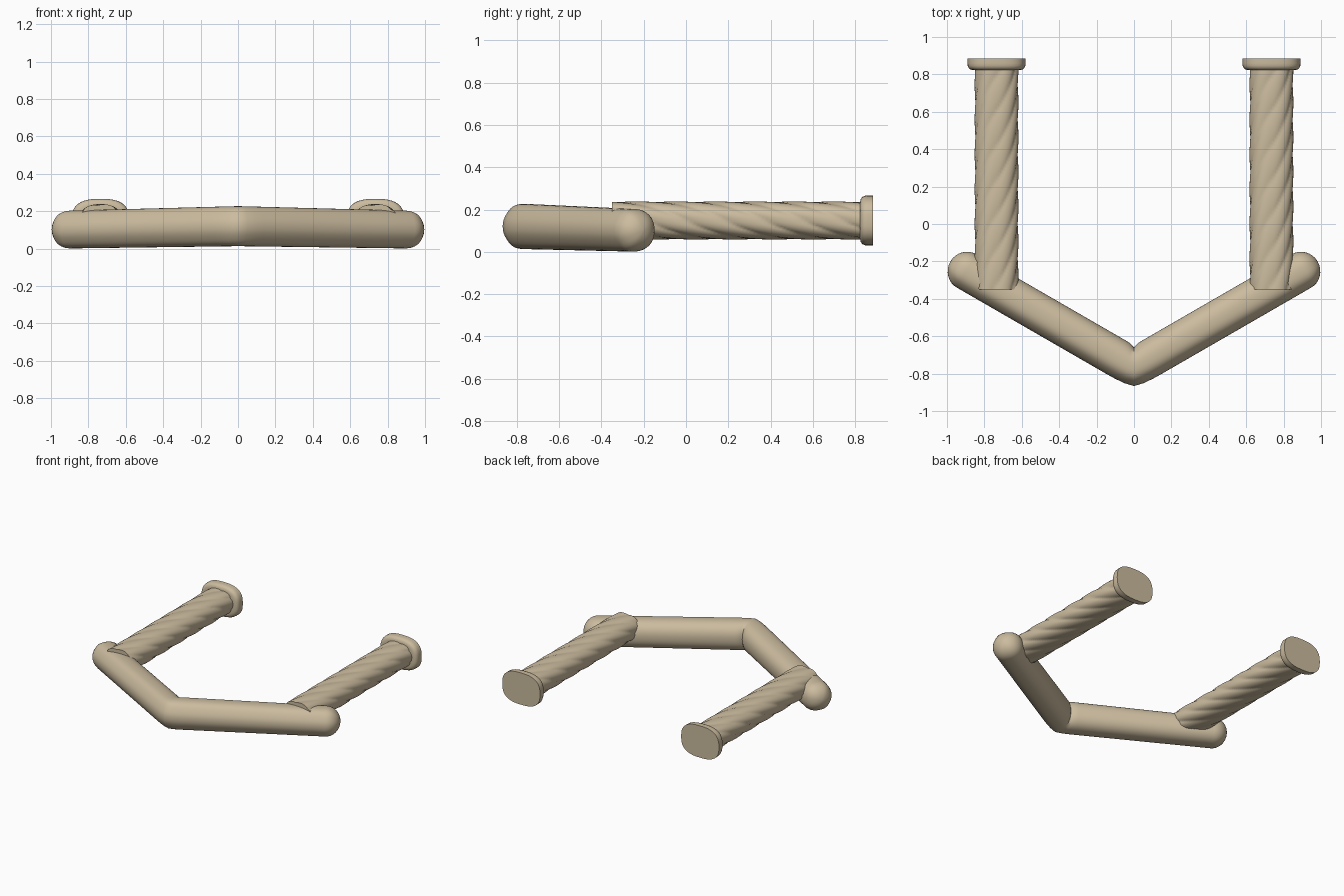
import bpy, bmesh
from math import sin, cos, pi, sqrt, radians, copysign
from mathutils import Vector

cube = bpy.data.objects.get("Cube")
if cube:
    bpy.data.objects.remove(cube, do_unlink=True)

tan = bpy.data.materials.new("warm tan")
tan.use_nodes = True
tan.diffuse_color = (0.60, 0.50, 0.345, 1)
tan.node_tree.nodes["Principled BSDF"].inputs["Base Color"].default_value = tan.diffuse_color


def rounded(a, w, h, p):
    """Point on a superellipse of half sizes w, h."""
    c, s = cos(a), sin(a)
    return (w * copysign(abs(c) ** (2 / p), c), h * copysign(abs(s) ** (2 / p), s))


def loft(name, rings, sharp):
    """Skin closed rings of points and cap both ends."""
    bm = bmesh.new()
    loops = [[bm.verts.new(p) for p in ring] for ring in rings]
    n = len(loops[0])
    for a, b in zip(loops, loops[1:]):
        for i in range(n):
            j = (i + 1) % n
            bm.faces.new((a[i], a[j], b[j], b[i]))
    bm.faces.new(loops[0][::-1])
    bm.faces.new(loops[-1])
    bmesh.ops.recalc_face_normals(bm, faces=bm.faces)
    mesh = bpy.data.meshes.new(name)
    bm.to_mesh(mesh)
    bm.free()
    mesh.materials.append(tan)
    obj = bpy.data.objects.new(name, mesh)
    bpy.context.collection.objects.link(obj)
    bpy.ops.object.select_all(action='DESELECT')
    obj.select_set(True)
    bpy.context.view_layer.objects.active = obj
    bpy.ops.object.shade_smooth_by_angle(angle=radians(sharp))
    return obj


# Bent grip bar: oval section, faint flutes along the front
BEND = radians(30)
TIP = 0.895


def bar_ring(x, y, bend, scale):
    t = min(abs(x) / TIP, 1)
    z, half = 0.12 - 0.018 * t, 0.107 - 0.006 * t
    ring = []
    for i in range(48):
        a = 2 * pi * i / 48
        u, v = rounded(a, 0.102, half, 2.25)
        k = scale * (1 + 0.025 * max(0, cos(a)) * cos(5 * a))
        ring.append(Vector((x + sin(bend) * u * k, y - cos(bend) * u * k, z + v * k)))
    return ring


half_path = []
for x in (0.03, 0.06, 0.09, 0.3, 0.5, 0.7, TIP):
    bend = BEND * min(1, x / 0.08)
    half_path.append((x, -0.766 + 0.577 * x, bend, 1))
for i in range(1, 9):
    a = pi / 2 * i / 8.2
    d = 0.1 * sin(a)
    half_path.append((TIP + d * cos(BEND), -0.25 + d * sin(BEND), BEND, cos(a)))
path = [(-x, y, -b, s) for x, y, b, s in reversed(half_path)]
path += [(0, -0.762, 0, 1)] + half_path
loft("grip_bar", [bar_ring(*p) for p in path], 50)


# Twisted posts with spiral grooves, and their end plates
POST_X, POST_Z = 0.735, 0.148
LOBES, PITCH = 7, 1.3


def post_ring(cx, y):
    ring = []
    for i in range(84):
        a = 2 * pi * i / 84
        u, v = rounded(a, 0.117, 0.09, 2.3)
        lobe = abs(sin(LOBES / 2 * (a + 2 * pi * y / PITCH)))
        k = 0.9 + 0.1 * sqrt(lobe)
        ring.append(Vector((cx + u * k, y, POST_Z + v * k)))
    return ring


def plate_ring(cx, y, inset):
    pts = [rounded(2 * pi * i / 48, 0.155 - inset, 0.118 - inset, 2.7) for i in range(48)]
    return [Vector((cx + u, y, POST_Z + v)) for u, v in pts]


for side, sx in (("left", 1), ("right", -1)):
    cx = sx * POST_X
    loft(side + "_twisted_post",
         [post_ring(cx, -0.35 + 1.19 * i / 70) for i in range(71)], 60)
    profile = ((0.823, 0.03), (0.826, 0.016), (0.834, 0.006), (0.846, 0.001),
               (0.86, 0), (0.885, 0))
    loft(side + "_end_plate", [plate_ring(cx, y, d) for y, d in profile], 50)
